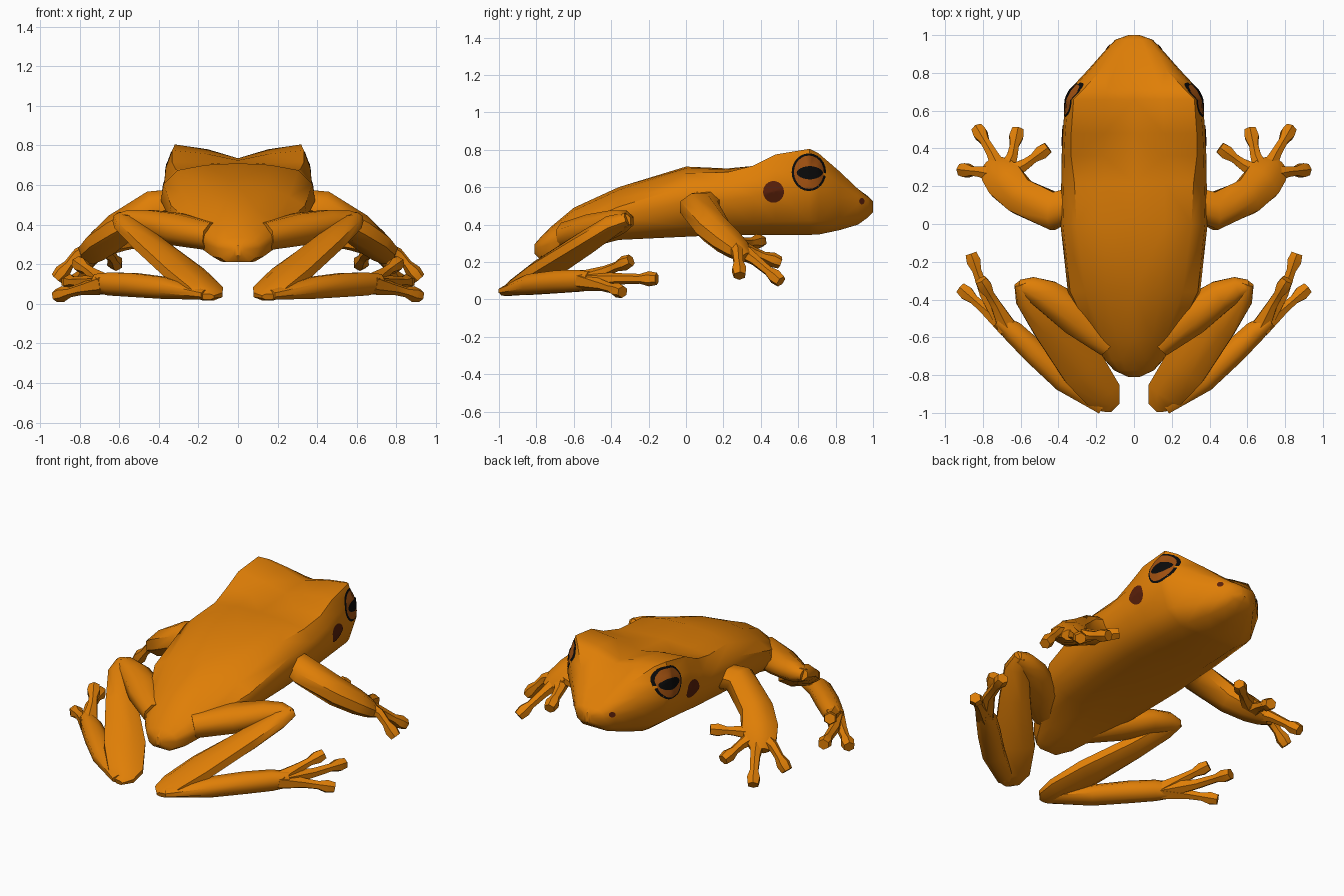
import bpy, bmesh, math
from mathutils import Vector
from mathutils.bvhtree import BVHTree

if "Cube" in bpy.data.objects:
    bpy.data.objects.remove(bpy.data.objects["Cube"])


def material(name, rgb):
    m = bpy.data.materials.new(name)
    m.use_nodes = True
    m.diffuse_color = (*rgb, 1)
    m.node_tree.nodes["Principled BSDF"].inputs["Base Color"].default_value = (*rgb, 1)
    return m


SKIN = material("orange_skin", (0.74, 0.21, 0.002))
IRIS = material("brown_iris", (0.35, 0.08, 0.005))
SPOT = material("dark_red_spot", (0.1, 0.014, 0.003))
BLACK = material("black", (0.003, 0.003, 0.003))


def finish(name, bm, mat, angle=50):
    bmesh.ops.recalc_face_normals(bm, faces=bm.faces)
    mesh = bpy.data.meshes.new(name)
    bm.to_mesh(mesh)
    mesh.materials.append(mat)
    obj = bpy.data.objects.new(name, mesh)
    bpy.context.collection.objects.link(obj)
    bpy.context.view_layer.objects.active = obj
    obj.select_set(True)
    bpy.ops.object.shade_smooth_by_angle(angle=math.radians(angle))
    obj.select_set(False)
    return obj


def loft(rings):
    """Skin a list of closed rings and cap both ends."""
    bm = bmesh.new()
    rows = [[bm.verts.new(p) for p in ring] for ring in rings]
    n = len(rows[0])
    for a, b in zip(rows, rows[1:]):
        for i in range(n):
            j = (i + 1) % n
            bm.faces.new((a[i], a[j], b[j], b[i]))
    bm.faces.new(rows[0])
    bm.faces.new(rows[-1])
    return bm


def limb(name, path, side, sides=8):
    """Tube through (x, y, z, half width, half height) stations."""
    pts = [Vector((side * p[0], p[1], p[2])) for p in path]
    grow = 1 / math.cos(math.pi / sides)
    rings = []
    for i, (c, p) in enumerate(zip(pts, path)):
        t = (pts[min(i + 1, len(pts) - 1)] - pts[max(i - 1, 0)]).normalized()
        across = t.cross(Vector((0, 0, 1))).normalized() * p[3] * grow
        up = across.cross(t).normalized() * p[4] * grow
        angles = [2 * math.pi * (k + 0.5) / sides for k in range(sides)]
        rings.append([c + across * math.cos(a) + up * math.sin(a) for a in angles])
    finish(name, loft(rings), SKIN)


def digit(name, base, mid, tip, side):
    """Thin finger or toe ending in a blunt pad."""
    a, b, c = Vector(base), Vector(mid), Vector(tip)
    d = (c - b).normalized()
    stations = ((a, 0.05), (b, 0.028), (c - d * 0.07, 0.024),
                (c - d * 0.02, 0.037), (c + d * 0.025, 0.03))
    limb(name, [(*p, r, r * 0.95) for p, r in stations], side, 6)


# Body and head: y, half width, spine z, shoulder z, widest z, belly z, shoulder ratio
stations = (
    (-0.81, 0.03, 0.295, 0.29, 0.27, 0.245, 0.75),
    (-0.775, 0.105, 0.335, 0.32, 0.28, 0.21, 0.75),
    (-0.72, 0.155, 0.39, 0.36, 0.30, 0.213, 0.75),
    (-0.60, 0.228, 0.49, 0.43, 0.35, 0.255, 0.72),
    (-0.36, 0.35, 0.60, 0.54, 0.44, 0.318, 0.74),
    (0.00, 0.39, 0.71, 0.675, 0.52, 0.335, 0.78),
    (0.22, 0.385, 0.70, 0.68, 0.53, 0.345, 0.82),
    (0.36, 0.383, 0.71, 0.715, 0.55, 0.345, 0.87),
    (0.48, 0.378, 0.725, 0.775, 0.58, 0.345, 0.88),
    (0.66, 0.363, 0.735, 0.805, 0.60, 0.345, 0.88),
    (0.71, 0.343, 0.73, 0.78, 0.58, 0.347, 0.79),
    (0.82, 0.24, 0.67, 0.685, 0.54, 0.37, 0.7),
    (0.92, 0.152, 0.59, 0.59, 0.51, 0.40, 0.78),
    (0.975, 0.10, 0.55, 0.545, 0.50, 0.44, 0.8),
    (1.00, 0.03, 0.525, 0.52, 0.50, 0.465, 0.8),
)
rings = []
for y, w, spine, shoulder, wide, belly, ratio in stations:
    blend = 0.65 if shoulder > spine else 0.25
    half = [(0.42 * w, spine + blend * (shoulder - spine)), (ratio * w, shoulder),
            (0.965 * w, wide + 0.55 * (shoulder - wide)), (w, wide),
            (0.84 * w, belly + 0.3 * (wide - belly)), (0.55 * w, belly)]
    ring = [(0, spine)] + half + [(0, belly)] + [(-x, z) for x, z in reversed(half)]
    rings.append([(x, y, z) for x, z in ring])
body = loft(rings)
bmesh.ops.triangulate(body, faces=body.faces)
surface = BVHTree.FromBMesh(body)
finish("body", body, SKIN, 40)


def patch(name, y, z, ry, rz, lift, mat, side, pinch=0):
    """Thin oval draped on the side of the head."""
    bm = bmesh.new()

    def drape(u, v):
        origin = Vector((side * 2, y + u * ry, z + v * rz))
        hit = surface.ray_cast(origin, Vector((-side, 0, 0)))
        if hit[0] is None:
            hit = surface.find_nearest(origin - Vector((side * 1.7, 0, 0)))
        return bm.verts.new(hit[0] + Vector((side * lift, 0, 0)))

    n, layers = 24, 5
    centre, rows = drape(0, 0), []
    for k in range(1, layers + 1):
        r = k / layers
        rows.append([drape(r * math.cos(a), r * math.sin(a) * (1 - pinch * abs(math.cos(a))))
                     for a in (2 * math.pi * i / n for i in range(n))])
    for i in range(n):
        j = (i + 1) % n
        bm.faces.new((centre, rows[0][i], rows[0][j]))
        for a, b in zip(rows, rows[1:]):
            bm.faces.new((a[i], b[i], b[j], a[j]))
    obj = finish(name, bm, mat)
    # Face the plate outward
    if obj.data.polygons[0].normal.x * side < 0:
        obj.data.flip_normals()


for side, word in ((1, "left"), (-1, "right")):
    # Eyes, eardrums and nostrils
    patch(word + "_eye_rim", 0.657, 0.68, 0.092, 0.101, 0.003, BLACK, side)
    patch(word + "_iris", 0.657, 0.68, 0.08, 0.089, 0.006, IRIS, side)
    patch(word + "_pupil", 0.662, 0.677, 0.07, 0.036, 0.009, BLACK, side, 0.1)
    patch(word + "_eardrum", 0.468, 0.575, 0.056, 0.058, 0.004, SPOT, side)
    patch(word + "_nostril", 0.94, 0.525, 0.014, 0.017, 0.005, SPOT, side)

    # Hind legs
    limb(word + "_thigh", [(0.13, -0.64, 0.34, 0.07, 0.07), (0.3, -0.49, 0.375, 0.105, 0.08),
                           (0.46, -0.38, 0.41, 0.085, 0.065), (0.55, -0.34, 0.42, 0.062, 0.055),
                           (0.61, -0.33, 0.42, 0.035, 0.035)], side)
    limb(word + "_shin", [(0.595, -0.31, 0.43, 0.04, 0.035), (0.56, -0.39, 0.40, 0.07, 0.05),
                          (0.45, -0.54, 0.30, 0.09, 0.055), (0.27, -0.76, 0.155, 0.12, 0.055),
                          (0.165, -0.9, 0.07, 0.1, 0.04), (0.15, -0.955, 0.045, 0.072, 0.03),
                          (0.155, -0.99, 0.035, 0.035, 0.015)], side)
    limb(word + "_foot", [(0.16, -0.96, 0.045, 0.05, 0.025), (0.37, -0.825, 0.08, 0.065, 0.055),
                          (0.53, -0.675, 0.095, 0.065, 0.06), (0.64, -0.57, 0.1, 0.058, 0.058),
                          (0.72, -0.51, 0.105, 0.035, 0.045)], side)
    toe_base = (0.67, -0.55, 0.1)
    digit(word + "_inner_toe", toe_base, (0.73, -0.43, 0.15), (0.8, -0.315, 0.2), side)
    digit(word + "_middle_toe", toe_base, (0.79, -0.37, 0.11), (0.855, -0.18, 0.11), side)
    digit(word + "_outer_toe", toe_base, (0.79, -0.45, 0.075), (0.9, -0.355, 0.045), side)

    # Front legs
    limb(word + "_arm", [(0.3, 0.12, 0.51, 0.08, 0.07), (0.425, 0.068, 0.495, 0.1, 0.078),
                         (0.6, 0.145, 0.38, 0.095, 0.076), (0.68, 0.225, 0.31, 0.105, 0.065),
                         (0.725, 0.28, 0.265, 0.092, 0.052), (0.755, 0.325, 0.225, 0.05, 0.03)], side)
    palm = (0.69, 0.25, 0.29)
    digit(word + "_inner_finger", palm, (0.57, 0.32, 0.3), (0.475, 0.39, 0.31), side)
    digit(word + "_second_finger", palm, (0.645, 0.36, 0.25), (0.62, 0.48, 0.205), side)
    digit(word + "_third_finger", palm, (0.75, 0.37, 0.21), (0.82, 0.49, 0.11), side)
    digit(word + "_outer_finger", palm, (0.81, 0.275, 0.25), (0.9, 0.285, 0.145), side)
